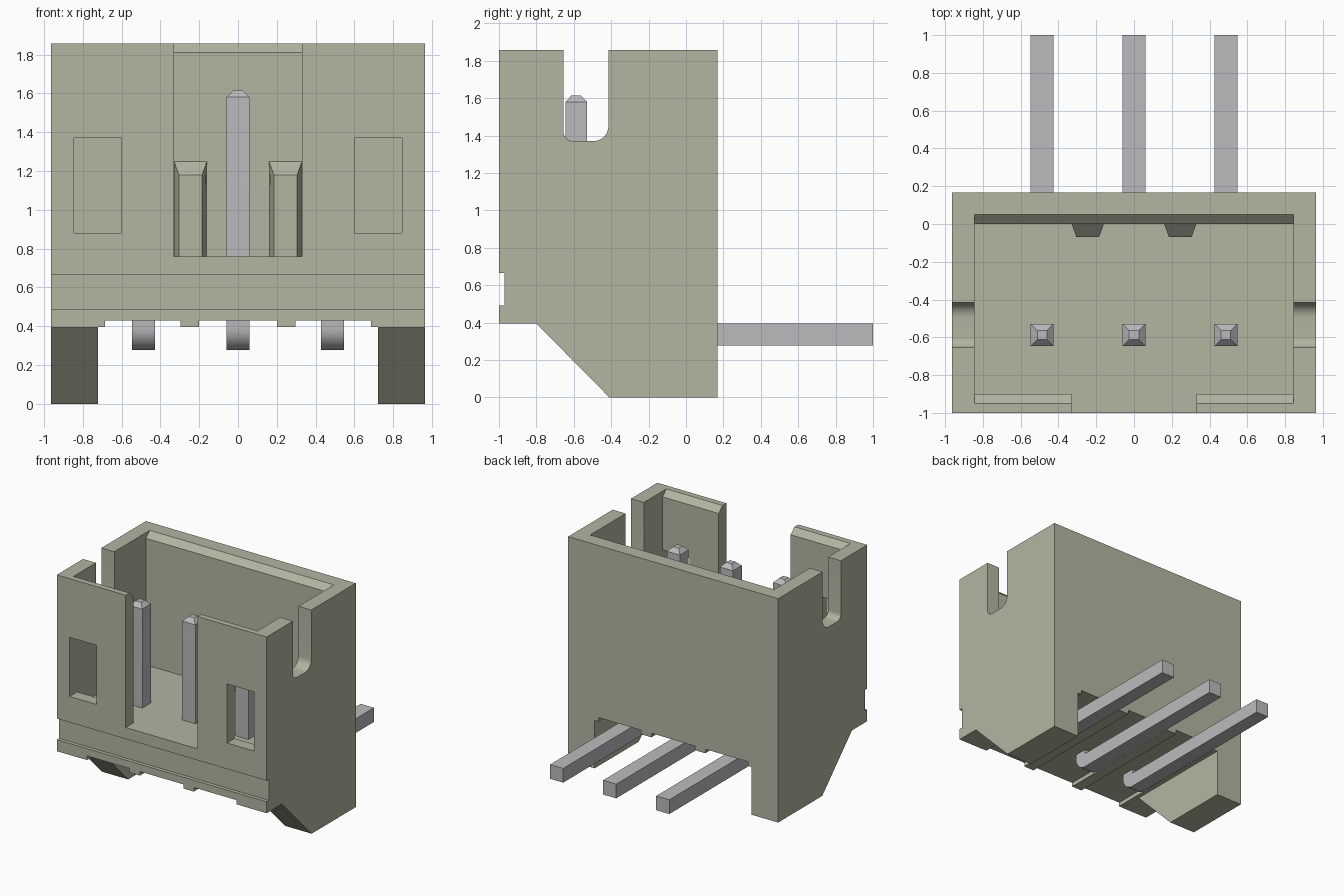
import bpy, bmesh, math
from mathutils import Vector

if "Cube" in bpy.data.objects:
    bpy.data.objects.remove(bpy.data.objects["Cube"], do_unlink=True)


def material(name, color):
    m = bpy.data.materials.new(name)
    m.use_nodes = True
    m.diffuse_color = color
    m.node_tree.nodes["Principled BSDF"].inputs["Base Color"].default_value = color
    return m


beige = material("beige plastic", (0.46, 0.46, 0.36, 1))
metal = material("pin metal", (0.50, 0.50, 0.515, 1))


def finish(bm, name, mat):
    bmesh.ops.recalc_face_normals(bm, faces=bm.faces)
    me = bpy.data.meshes.new(name)
    bm.to_mesh(me)
    bm.free()
    me.materials.append(mat)
    ob = bpy.data.objects.new(name, me)
    bpy.context.collection.objects.link(ob)
    return ob


def prism_mesh(profile, x0, x1):
    """Extrude a (y, z) outline along x."""
    bm = bmesh.new()
    face = bm.faces.new([bm.verts.new((x0, y, z)) for y, z in profile])
    new = bmesh.ops.extrude_face_region(bm, geom=[face])["geom"]
    bmesh.ops.translate(bm, vec=(x1 - x0, 0, 0),
                        verts=[v for v in new if isinstance(v, bmesh.types.BMVert)])
    return bm


def prism(name, profile, x0, x1, mat=beige):
    return finish(prism_mesh(profile, x0, x1), name, mat)


def box(name, x0, x1, y0, y1, z0, z1):
    return prism(name, [(y0, z0), (y1, z0), (y1, z1), (y0, z1)], x0, x1)


def arc(cy, cz, r, a0, a1, n=8):
    return [(cy + r * math.cos(math.radians(a0 + (a1 - a0) * i / n)),
             cz + r * math.sin(math.radians(a0 + (a1 - a0) * i / n))) for i in range(n + 1)]


def activate(ob):
    bpy.ops.object.select_all(action='DESELECT')
    ob.select_set(True)
    bpy.context.view_layer.objects.active = ob


def cut(target, cutter):
    cutter.hide_render = True
    mod = target.modifiers.new("cut", 'BOOLEAN')
    mod.operation, mod.solver, mod.object = 'DIFFERENCE', 'EXACT', cutter
    activate(target)
    bpy.ops.object.modifier_apply(modifier=mod.name)
    bpy.data.objects.remove(cutter, do_unlink=True)


W, F, B, H = 0.963, -1.0, 0.168, 1.857      # half width, front, back, height

# Housing: side outline with front groove and sloped feet
housing = prism("housing", [(F, 0.395), (-0.80, 0.395), (-0.41, 0), (B, 0), (B, H), (F, H),
                            (F, 0.665), (F + 0.03, 0.665), (F + 0.03, 0.49), (F, 0.49)], -W, W)

# Space between the feet, then the shallow channels under the floor
cut(housing, box("feet_gap", -0.72, 0.72, -1.2, 0.4, -0.2, 0.396))
for x0, x1 in ((-0.685, -0.295), (-0.20, 0.20), (0.295, 0.685)):
    cut(housing, box("floor_channel", x0, x1, -1.2, 0.4, 0.2, 0.43))

# Cavity with lead-in chamfers along front and back rims
cut(housing, prism("cavity", [(-0.90, 0.76), (0, 0.76), (0, 1.81), (0.05, H), (0.05, 2),
                              (-0.95, 2), (-0.95, H), (-0.90, 1.81)], -0.845, 0.845))

# Front opening and the two windows
cut(housing, box("front_opening", -0.33, 0.33, -1.2, -0.8, 0.76, 2.1))
for s in (-1, 1):
    a, b = sorted((s * 0.60, s * 0.845))
    cut(housing, box("window", a, b, -1.2, -0.8, 0.88, 1.37))

# Rounded slots in both side walls
slot = [(-0.655, 2.1)] + arc(-0.605, 1.42, 0.05, 180, 270) \
    + arc(-0.495, 1.45, 0.08, 270, 360) + [(-0.415, 2.1)]
for s in (-1, 1):
    a, b = sorted((s * 0.80, s * 1.1))
    cut(housing, prism("side_slot", slot, a, b))

# Tapered keys on the back wall, sloped on top
for side, s in (("right", -1), ("left", 1)):
    bm = prism_mesh([(0.01, 0.75), (0.01, 1.25), (0, 1.25), (-0.07, 1.18), (-0.07, 0.75)],
                    0.16, 0.33)
    for v in bm.verts:
        if v.co.y < -0.05:
            v.co.x += 0.025 if v.co.x < 0.245 else -0.025
        v.co.x *= s
    finish(bm, "key_" + side, beige)

# Bent pins with a rounded heel and a tapered tip
pin = [(-0.53, 1.58), (-0.645, 1.58)] + arc(-0.53, 0.392, 0.115, 180, 270, 10) \
    + [(1.0, 0.277), (1.0, 0.395), (-0.53, 0.395)]
for name, x in (("right", -0.487), ("middle", 0), ("left", 0.487)):
    bm = prism_mesh(pin, x - 0.06, x + 0.06)
    top = max(bm.faces, key=lambda f: f.calc_center_median().z)
    c = top.calc_center_median()
    tip = bmesh.ops.extrude_discrete_faces(bm, faces=[top])["faces"][0]
    for v in tip.verts:
        v.co = c + (v.co - c) * 0.42 + Vector((0, 0, 0.035))
    finish(bm, "pin_" + name, metal)

# Smooth the rounded parts, keep hard edges
for ob in list(bpy.context.collection.objects):
    if ob.type == 'MESH' and ob.name.startswith(("housing", "pin")):
        activate(ob)
        bpy.ops.object.shade_smooth_by_angle(angle=math.radians(30))
